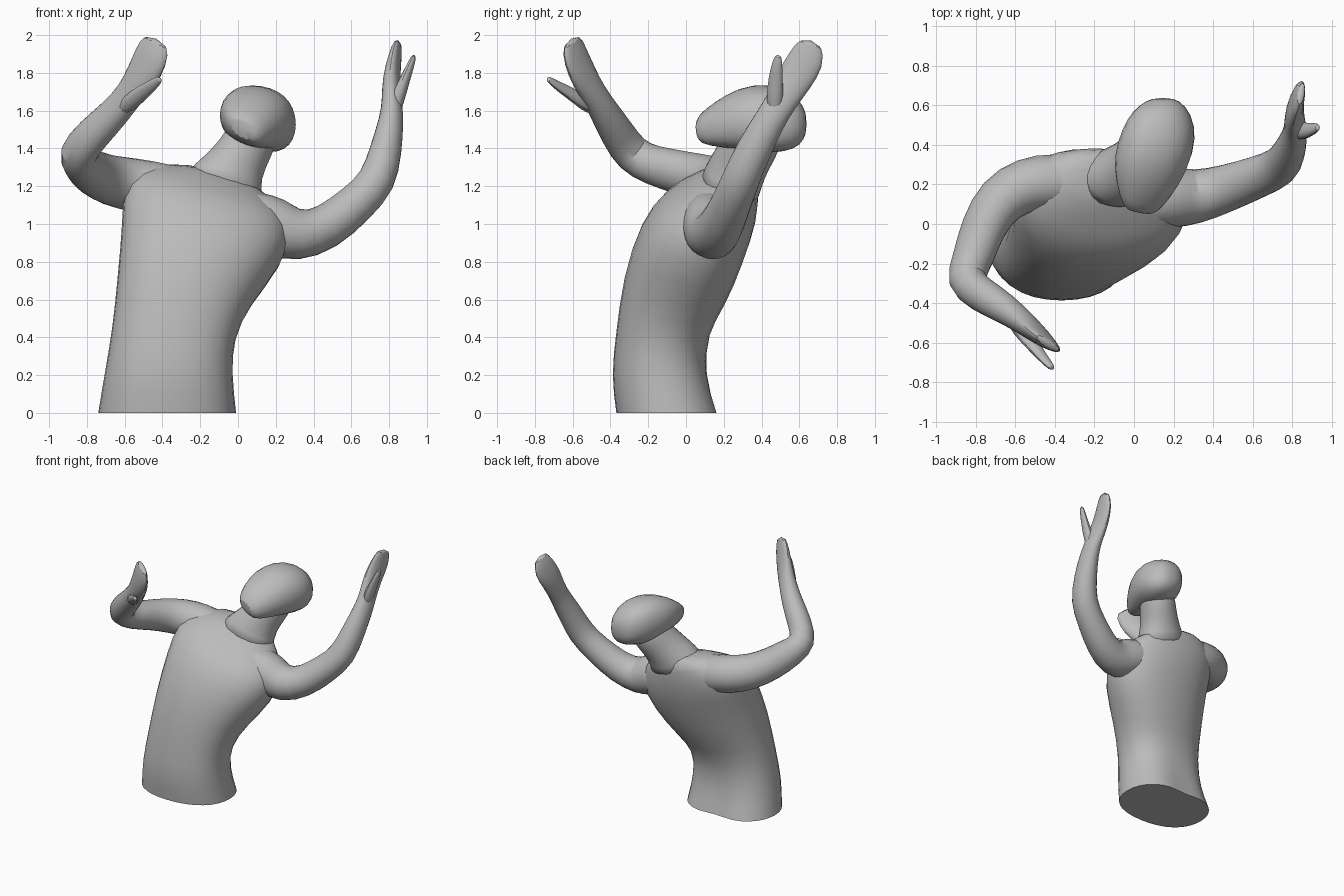
import bpy, bmesh, math
from mathutils import Vector

cube = bpy.data.objects.get("Cube")
if cube:
    bpy.data.objects.remove(cube, do_unlink=True)

grey = bpy.data.materials.new("plain grey")
grey.use_nodes = True
colour = (0.5, 0.5, 0.5, 1)
grey.diffuse_color = colour
grey.node_tree.nodes["Principled BSDF"].inputs["Base Color"].default_value = colour


def loft(name, sections, sides=16, power=1.0, groove=(), sharp_base=False):
    """Skin a closed body over (centre, half width, half depth) sections."""
    bm = bmesh.new()
    rings = []
    for i, (c, u, v) in enumerate(sections):
        ring = []
        for k in range(sides):
            a = math.tau * k / sides
            ca, sa = math.cos(a), math.sin(a)
            x = math.copysign(abs(ca) ** power, ca)
            y = math.copysign(abs(sa) ** power, sa)
            if i < len(groove) and k == sides // 4:
                y *= groove[i]
            ring.append(bm.verts.new(Vector(c) + Vector(u) * x + Vector(v) * y))
        rings.append(ring)
    for a, b in zip(rings, rings[1:]):
        for k in range(sides):
            n = (k + 1) % sides
            bm.faces.new((a[k], a[n], b[n], b[k]))
    base = bm.faces.new(rings[0][::-1])
    bm.faces.new(rings[-1])
    if sharp_base:
        crease = bm.edges.layers.float.new("crease_edge")
        for e in base.edges:
            e[crease] = 1.0
    bmesh.ops.recalc_face_normals(bm, faces=bm.faces)
    mesh = bpy.data.meshes.new(name)
    bm.to_mesh(mesh)
    bm.free()
    mesh.materials.append(grey)
    obj = bpy.data.objects.new(name, mesh)
    bpy.context.collection.objects.link(obj)
    obj.modifiers.new("smooth", "SUBSURF").levels = 1
    obj.modifiers["smooth"].render_levels = 1
    bpy.ops.object.select_all(action="DESELECT")
    obj.select_set(True)
    bpy.context.view_layer.objects.active = obj
    bpy.ops.object.shade_smooth_by_angle(angle=math.radians(50))
    return obj


def limb(name, points, across, sides=12):
    """Loft along a path of (centre, half width, half thickness)."""
    centres = [Vector(p[0]) for p in points]
    sections = []
    for i, (c, wide, thick) in enumerate(points):
        t = (centres[min(i + 1, len(points) - 1)] - centres[max(i - 1, 0)]).normalized()
        u = Vector(across)
        u = (u - t * u.dot(t)).normalized()
        sections.append((c, u * wide, t.cross(u) * thick))
    return loft(name, sections, sides)


# Torso, leaning back and to its left, with a groove low on the back
loft("torso", [
    ((-.375, -.09, 0), (.373, 0, 0), (0, .285, 0)),
    ((-.37, -.14, .2), (.345, 0, 0), (0, .262, 0)),
    ((-.345, -.13, .42), (.325, 0, -.03), (0, .245, 0)),
    ((-.285, -.06, .65), (.36, 0, -.07), (0, .28, -.07)),
    ((-.185, .03, .9), (.435, -.01, -.11), (0, .28, -.1)),
    ((-.16, .13, 1.09), (.46, -.03, -.12), (0, .255, -.07)),
    ((-.14, .2, 1.2), (.36, -.03, -.11), (0, .185, -.02)),
    ((-.07, .25, 1.27), (.18, -.01, -.06), (0, .13, 0)),
], power=.88, groove=(.82, .9), sharp_base=True)

# Neck, flaring into the shoulders
loft("neck", [
    ((-.09, .22, 1.15), (.25, 0, -.07), (0, .17, -.06)),
    ((-.06, .25, 1.25), (.18, 0, -.06), (0, .155, -.05)),
    ((.0, .295, 1.34), (.148, 0, -.05), (0, .15, -.05)),
    ((.06, .35, 1.43), (.14, 0, -.04), (0, .15, -.05)),
    ((.11, .4, 1.56), (.12, 0, -.04), (0, .13, -.05)),
], sides=12)

# Head, lofted from chin to crown
loft("head", [
    ((.025, .055, 1.5), (.07, -.01, -.03), (0, -.01, .05)),
    ((.035, .11, 1.51), (.11, -.03, -.04), (0, -.02, .09)),
    ((.065, .25, 1.54), (.175, -.04, -.04), (0, -.06, .14)),
    ((.11, .39, 1.56), (.2, -.03, -.03), (0, -.05, .188)),
    ((.14, .52, 1.555), (.178, -.02, -.03), (0, -.01, .172)),
    ((.145, .605, 1.535), (.12, 0, -.02), (0, .0, .125)),
    ((.145, .64, 1.53), (.05, 0, 0), (0, 0, .05)),
], sides=14, power=.88)

# Left shoulder and arm with its flat hand
limb("left_arm", [
    ((-.05, .15, 1.06), .14, .13),
    ((.07, .14, 1.03), .17, .15),
    ((.2, .135, .985), .165, .165),
    ((.32, .135, .93), .14, .145),
    ((.47, .18, .975), .125, .125),
    ((.63, .24, 1.11), .11, .11),
    ((.745, .285, 1.225), .105, .105),
    ((.785, .36, 1.4), .098, .088),
    ((.815, .45, 1.56), .085, .066),
    ((.815, .505, 1.65), .085, .055),
    ((.81, .57, 1.76), .1, .048),
    ((.83, .64, 1.87), .105, .035),
    ((.85, .665, 1.975), .065, .02),
], (.1, .85, -.5))
limb("left_thumb", [
    ((.81, .47, 1.56), .05, .05),
    ((.865, .47, 1.72), .05, .035),
    ((.91, .48, 1.83), .035, .022),
    ((.935, .49, 1.9), .02, .015),
], (.1, .85, -.5), 8)

# Right shoulder and arm with its flat hand
limb("right_arm", [
    ((-.25, .2, 1.15), .14, .14),
    ((-.4, .22, 1.18), .15, .15),
    ((-.55, .2, 1.205), .15, .15),
    ((-.68, .13, 1.23), .135, .14),
    ((-.77, -.02, 1.27), .115, .125),
    ((-.815, -.18, 1.31), .105, .115),
    ((-.865, -.29, 1.365), .105, .105),
    ((-.77, -.36, 1.475), .1, .095),
    ((-.65, -.43, 1.59), .085, .08),
    ((-.57, -.49, 1.69), .08, .065),
    ((-.51, -.54, 1.78), .1, .055),
    ((-.46, -.585, 1.88), .11, .04),
    ((-.43, -.61, 1.985), .09, .022),
], (.7, -.45, -.5))
limb("right_thumb", [
    ((-.62, -.48, 1.6), .05, .05),
    ((-.53, -.59, 1.68), .05, .035),
    ((-.46, -.68, 1.73), .035, .022),
    ((-.405, -.74, 1.775), .02, .015),
], (.6, .1, -.6), 8)
